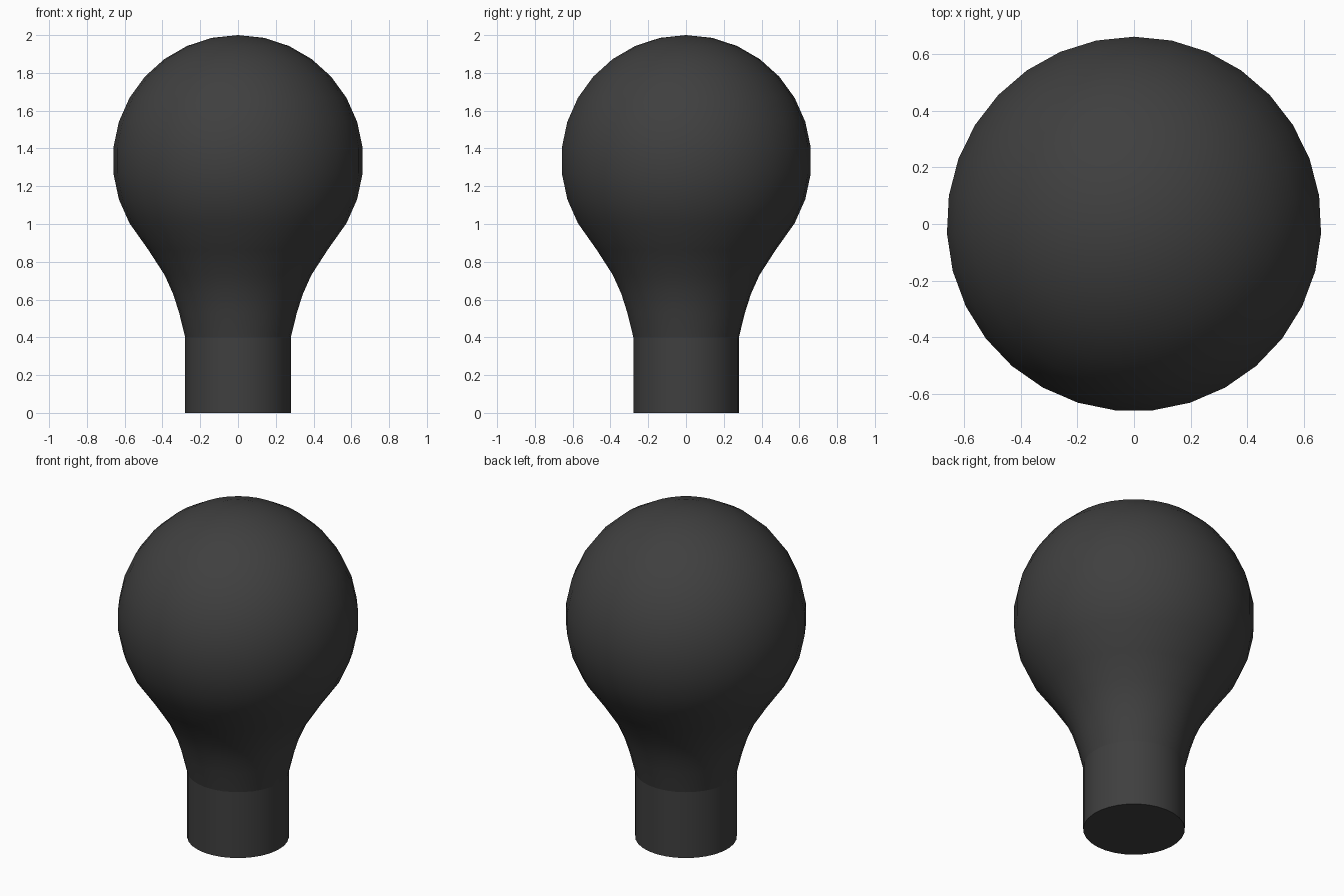
import bpy, bmesh
from math import sin, cos, pi, radians

if "Cube" in bpy.data.objects:
    bpy.data.objects.remove(bpy.data.objects["Cube"])

SIDES = 31
R, CZ = 0.664, 1.336          # ball radius and centre height

# profile (radius, z): shank, flared neck, then ball arc up to the pole
profile = [(0.28, 0.0), (0.28, 0.40), (0.312, 0.53), (0.344, 0.63),
           (0.389, 0.73), (0.475, 0.863)]
profile += [(R * cos(radians(a)), CZ + R * sin(radians(a)))
            for a in range(-30, 80, 12)]

bm = bmesh.new()
rings = []
for r, z in profile:
    rings.append([bm.verts.new((r * cos(pi / 2 + 2 * pi * i / SIDES),
                                r * sin(pi / 2 + 2 * pi * i / SIDES), z))
                  for i in range(SIDES)])

# walls
for a, b in zip(rings, rings[1:]):
    for i in range(SIDES):
        j = (i + 1) % SIDES
        bm.faces.new((a[i], a[j], b[j], b[i]))

# ball cap and flat bottom
pole = bm.verts.new((0, 0, CZ + R))
for i in range(SIDES):
    bm.faces.new((rings[-1][i], rings[-1][(i + 1) % SIDES], pole))
bm.faces.new(rings[0][::-1])

# smooth shading, with crisp rims at the base and the top of the shank
for f in bm.faces:
    f.smooth = True
for ring in rings[:2]:
    for i in range(SIDES):
        bm.edges.get((ring[i], ring[(i + 1) % SIDES])).smooth = False

mesh = bpy.data.meshes.new("ball_knob")
bm.to_mesh(mesh)
bm.free()
knob = bpy.data.objects.new("ball_knob", mesh)
bpy.context.collection.objects.link(knob)

# dark plastic
mat = bpy.data.materials.new("dark_plastic")
mat.diffuse_color = (0.05, 0.05, 0.05, 1)
mat.use_nodes = True
mat.node_tree.nodes["Principled BSDF"].inputs["Base Color"].default_value = mat.diffuse_color
mesh.materials.append(mat)
